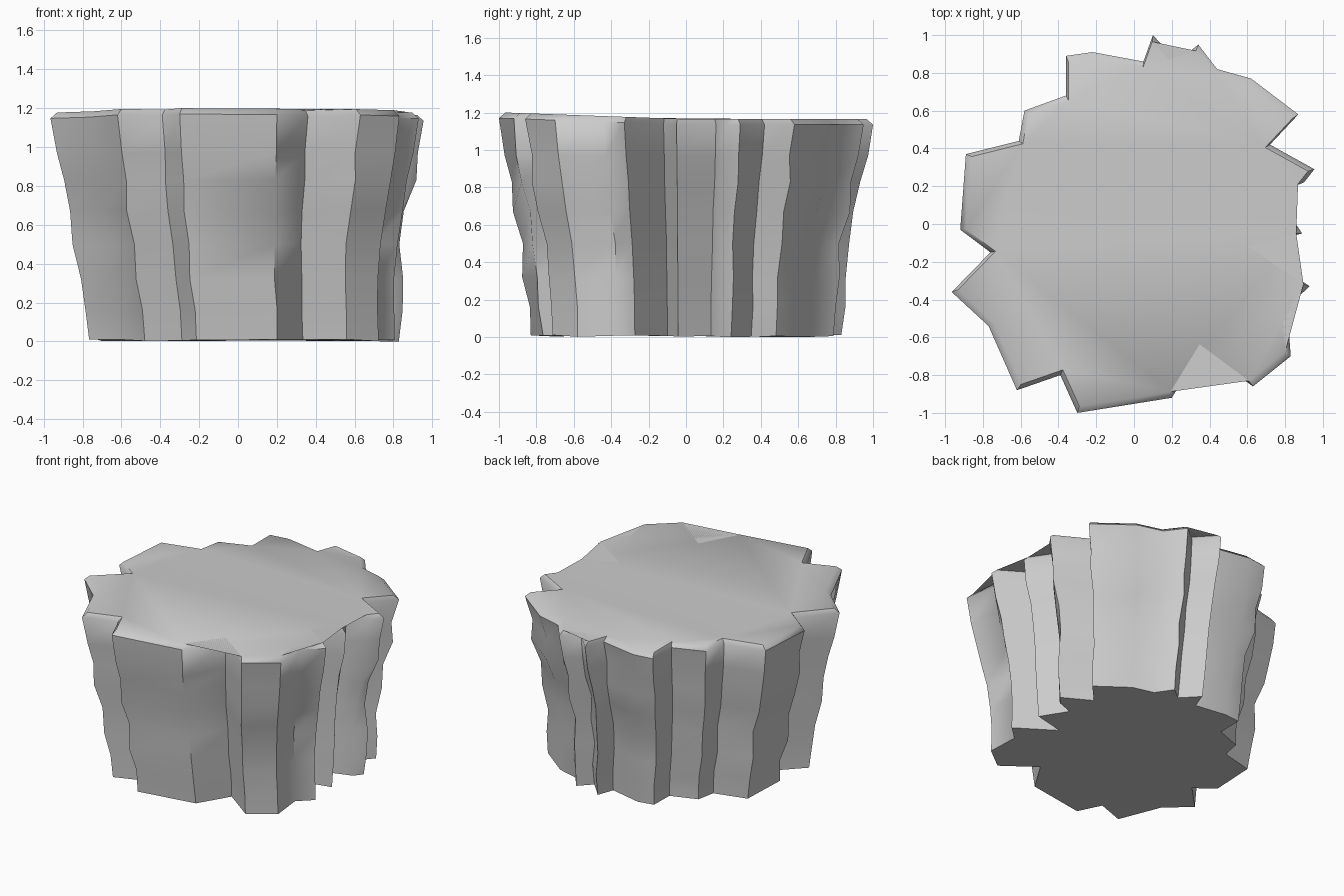
import bpy, bmesh, math, random

if "Cube" in bpy.data.objects:
    bpy.data.objects.remove(bpy.data.objects["Cube"])
random.seed(4)

# Jagged plan outline at the widest level, counter-clockwise
outline = [(.955, .29), (.72, .42), (.87, .58), (.62, .77), (.44, .82), (.34, .95),
           (.23, .86), (.10, 1.0), (.05, .86), (-.22, .91), (-.36, .89), (-.36, .68),
           (-.58, .60), (-.61, .44), (-.89, .37), (-.92, -.03), (-.76, -.15),
           (-.965, -.36), (-.77, -.54), (-.62, -.88), (-.39, -.80), (-.30, -1.0),
           (.20, -.92), (.36, -.66), (.63, -.86), (.83, -.70), (.81, -.44),
           (.93, -.33), (.62, -.12), (.89, -.05), (.75, .16), (.90, .22)]

# Wall levels: height, scale, sideways shift
levels = [(0, .83, .035), (.16, .84, .03), (.32, .86, .015), (.5, .875, .01),
          (.67, .91, 0), (.83, .945, 0), (.97, .97, 0), (1.135, 1.0, 0), (1.165, .965, 0)]

bm = bmesh.new()
rings = []
last = len(levels) - 1
for i, (z, s, dx) in enumerate(levels):
    ring = []
    for x, y in outline:
        j = random.uniform(-.018, .018) if 0 < i < last - 1 else 0
        h = z
        if i == 0:
            h = random.uniform(0, .012)
        elif i >= last - 1:
            h += .035 * max(0, -y)
        ring.append(bm.verts.new((x * (s + j) + dx, y * (s + j), h)))
    rings.append(ring)
rings[0][0].co.z = 0

# Walls and rim
n = len(outline)
for a, b in zip(rings, rings[1:]):
    for k in range(n):
        m = (k + 1) % n
        bm.faces.new((a[k], a[m], b[m], b[k]))

# Flat top and underside
caps = [bm.faces.new(rings[-1]), bm.faces.new(rings[0][::-1])]
bmesh.ops.triangulate(bm, faces=caps)
bmesh.ops.recalc_face_normals(bm, faces=bm.faces)

mesh = bpy.data.meshes.new("fluted_rock")
bm.to_mesh(mesh)
bm.free()
rock = bpy.data.objects.new("fluted_rock", mesh)
bpy.context.collection.objects.link(rock)
bpy.context.view_layer.objects.active = rock
rock.select_set(True)
bpy.ops.object.shade_smooth_by_angle(angle=math.radians(50))
